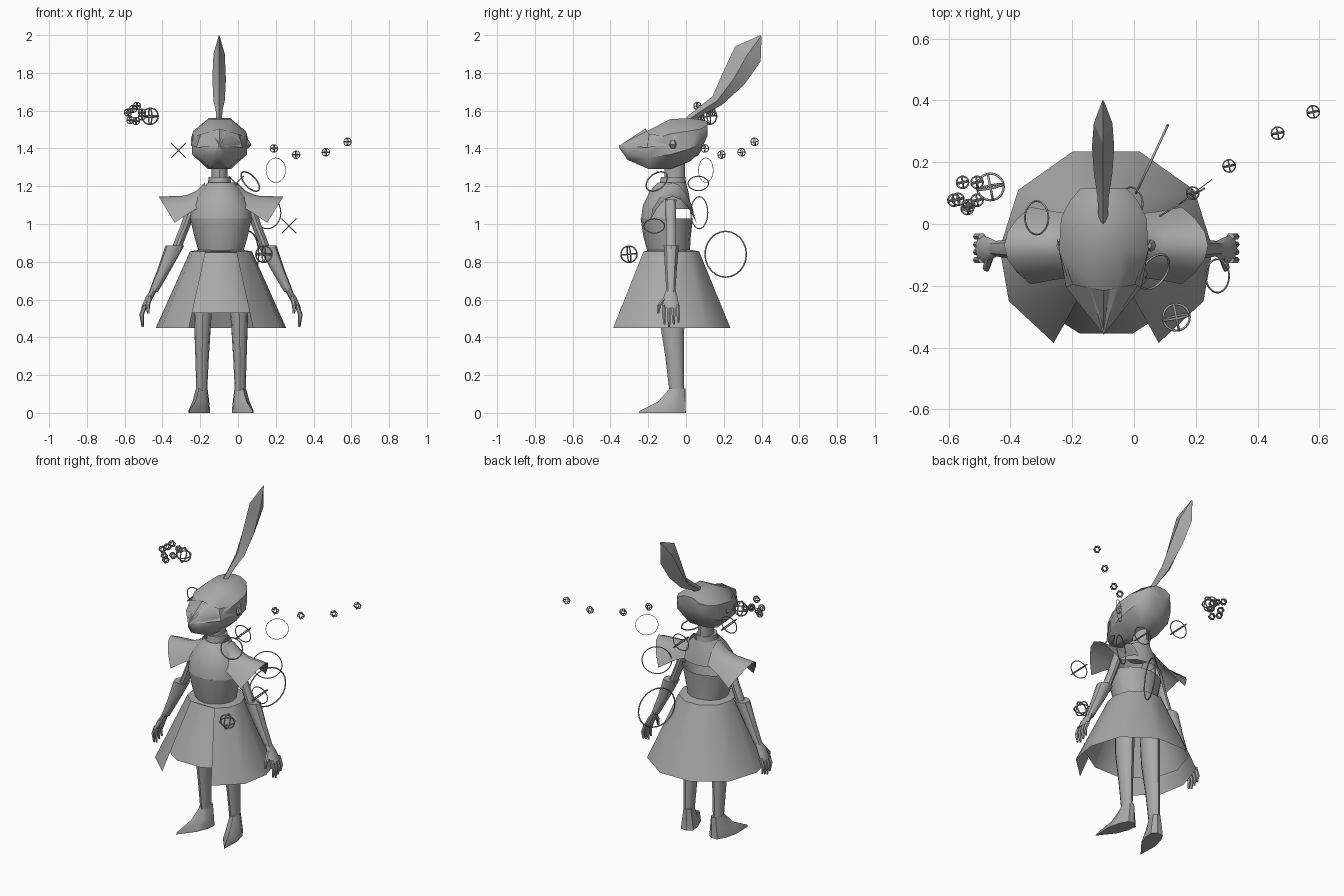
import bpy, bmesh, math
from mathutils import Vector

cube = bpy.data.objects.get("Cube")
if cube:
    bpy.data.objects.remove(cube, do_unlink=True)

grey = bpy.data.materials.new("plain grey")
grey.use_nodes = True
grey.diffuse_color = (0.4, 0.4, 0.4, 1)
grey.node_tree.nodes["Principled BSDF"].inputs["Base Color"].default_value = (0.4, 0.4, 0.4, 1)
CX = -0.09  # centre line of the figure


def finish(obj, angle):
    obj.data.materials.append(grey)
    bpy.ops.object.select_all(action='DESELECT')
    obj.select_set(True)
    bpy.context.view_layer.objects.active = obj
    bpy.ops.object.shade_smooth_by_angle(angle=math.radians(angle))
    return obj


def loft(name, rings, side=1, closed=True, caps=True, angle=35):
    """Skin a list of equal point rows; x is measured from the centre line."""
    bm = bmesh.new()
    rows = [[bm.verts.new((CX + side * p[0], p[1], p[2])) for p in r] for r in rings]
    n = len(rows[0])
    for a, b in zip(rows, rows[1:]):
        for i in range(n if closed else n - 1):
            j = (i + 1) % n
            bm.faces.new((a[i], a[j], b[j], b[i]))
    if closed and caps:
        bm.faces.new(rows[0])
        bm.faces.new(rows[-1])
    bmesh.ops.remove_doubles(bm, verts=bm.verts, dist=0.0002)
    bmesh.ops.recalc_face_normals(bm, faces=bm.faces)
    me = bpy.data.meshes.new(name)
    bm.to_mesh(me)
    bm.free()
    obj = bpy.data.objects.new(name, me)
    bpy.context.collection.objects.link(obj)
    return finish(obj, angle)


def oval(x, y, z, rx, ry, n=10, start=0, sweep=360):
    step = n if sweep == 360 else n - 1
    angs = [math.radians(start + sweep * i / step) for i in range(n)]
    return [(x + rx * math.cos(a), y + ry * math.sin(a), z) for a in angs]


def tube(name, stations, side=1, n=10, caps=True):
    return loft(name, [oval(*s, n=n) for s in stations], side, caps=caps)


def mirrored(half):
    return half + [(-x, y, z) for x, y, z in reversed(half)]


# Skirt: open-fronted outer panels with a flat belt, closed underskirt
def shrink(row, s, z):
    return [(x * s, -0.08 + (y + 0.08) * s, z) for x, y, _ in row]


hem = mirrored([(0.17, -0.385, .45), (0.315, -0.25, .45), (0.345, -0.08, .45),
                (0.285, 0.11, .45), (0.108, 0.235, .45)])
loft("skirt", [hem, shrink(hem, 0.475, 0.855)], closed=False, angle=50)
loft("belt", [shrink(hem, 0.475, 0.855), shrink(hem, 0.3, 0.865)], caps=False)
under = mirrored([(0.085, -0.355, .53), (0.25, -0.25, .53), (0.3, -0.08, .53),
                  (0.25, 0.08, .53), (0.09, 0.19, .53)])
loft("underskirt", [under, shrink(under, 0.5, 0.85)], caps=False, angle=50)

# Bodice: full waist, front chest and separate back yoke
tube("bodice_waist", [(0, -.09, .84, .115, .11), (0, -.1, .93, .14, .125),
                      (0, -.102, 1.028, .163, .138)], n=16, caps=False)
chest = [(-.102, 1.028, .163, .138), (-.1, 1.1, .155, .13),
         (-.09, 1.17, .115, .105), (-.075, 1.22, .07, .075)]
loft("bodice_front", [oval(0, y, z, rx, ry, 10, 180, 180) for y, z, rx, ry in chest], closed=False)
yoke = [(-.1, 1.08, .158, .13), (-.09, 1.17, .115, .105), (-.075, 1.22, .07, .075)]
loft("back_yoke", [oval(0, y, z, rx, ry, 10, 0, 180) for y, z, rx, ry in yoke], closed=False)
tube("collar", [(-.008, -.07, 1.16, .065, .075), (-.008, -.068, 1.25, .058, .065)], n=12)
tube("neck", [(-.008, -.06, 1.2, .042, .055), (-.008, -.06, 1.33, .042, .055)], n=12)

for s, tag in ((1, "left"), (-1, "right")):
    # Flared shoulder cape, arched over the arm
    cols = [(.085, 1.22, .08, 1.1, .1), (.13, 1.175, .12, 1.085, .105),
            (.19, 1.15, .165, 1.06, .11), (.33, 1.145, .245, 1.007, .125)]
    rows = []
    for xm, zm, xe, ze, w in cols:
        rows.append([(xm + (xe - xm) * a * a, -.07 + w * a, zm + (ze - zm) * a * a)
                     for a in (-1, -.7, -.35, 0, .35, .7, 1)])
    loft(tag + "_shoulder_cape", rows, s, closed=False, angle=45)

    # Arm, cuff and hand
    tube(tag + "_upper_arm", [(.14, -.08, 1.13, .03, .03), (.185, -.08, 1.0, .026, .028),
                              (.24, -.08, .86, .026, .028)], s)
    tube(tag + "_cuff", [(.245, -.078, .885, .05, .042), (.3, -.08, .76, .036, .033),
                         (.358, -.08, .64, .024, .025)], s)
    tube(tag + "_palm", [(.35, -.08, .66, .017, .022), (.38, -.082, .61, .02, .038),
                         (.405, -.08, .555, .018, .045)], s, 8)
    for i in range(4):
        y = -.116 + i * .025
        end = .455 + .012 * abs(i - 1)
        tube(f"{tag}_finger_{i + 1}", [(.402, y, .57, .013, .012), (.42, y, .52, .012, .011),
                                       (.415, y + .002, end, .006, .006)], s, 6)
    tube(tag + "_thumb", [(.375, -.1, .62, .014, .014), (.388, -.142, .57, .012, .012),
                          (.385, -.148, .525, .006, .006)], s, 6)

    # Leg and pointed, splayed foot
    tube(tag + "_leg", [(.09, -.075, .8, .058, .07), (.097, -.075, .5, .046, .066),
                        (.1, -.06, .3, .036, .05), (.102, -.048, .1, .028, .038)], s, 12)
    sole = [(0, .048), (.036, .035), (.048, -.02), (.042, -.1), (0, -.215)]
    sole += [(-x, y) for x, y in reversed(sole[1:-1])]
    turn = math.radians(18)
    foot = []
    for z, su, front in ((0, 1, 1), (.012, 1, .97), (.06, .85, .5), (.13, .6, .2)):
        ring = []
        for u, v in sole:
            u, v = u * su, v * (front if v < 0 else (.95 if z else 1))
            ring.append((.102 + u * math.cos(turn) - v * math.sin(turn),
                         -.045 + u * math.sin(turn) + v * math.cos(turn), z))
        foot.append(ring)
    loft(tag + "_foot", foot, s)

    # Ear stud
    tube(tag + "_ear", [(.14, -.07, 1.4, .006, .01), (.145, -.07, 1.42, .016, .02),
                        (.14, -.07, 1.445, .006, .01)], s, 8)

# Head: faceted sections running from beak tip to the raised back of the skull
sections = [(-.355, .004, 1.405, 1.415), (-.31, .035, 1.34, 1.44), (-.2, .11, 1.292, 1.495),
            (-.085, .145, 1.29, 1.555), (.02, .138, 1.33, 1.56), (.075, .11, 1.38, 1.553),
            (.115, .075, 1.47, 1.545)]
head = []
for y, hw, lo, hi in sections:
    angs = [math.radians(22.5 + 45 * i) for i in range(8)]
    k = math.cos(math.radians(22.5))
    head.append([(-.008 + hw * math.cos(a) / k, y,
                  (lo + hi) / 2 + (hi - lo) / 2 * math.sin(a) / k) for a in angs])
loft("head", head, angle=40)
low = [(.152, -.05, 1.42), (.122, -.205, 1.405), (0, -.358, 1.412)]
high = [(.149, -.05, 1.465), (.1, -.195, 1.475), (0, -.215, 1.505)]
full = [[(x - .008, y, z) for x, y, z in r + [(-p[0], p[1], p[2]) for p in r[1::-1]]]
        for r in (low, high)]
loft("mask_brim", full, closed=False, angle=20)

# Head plume: diamond cross-sections, (upper y, z, lower y, z, half width)
plume = [(.0, 1.565, .03, 1.54, .015), (.07, 1.62, .1, 1.585, .018), (.14, 1.675, .19, 1.63, .03),
         (.19, 1.79, .31, 1.74, .036), (.26, 1.94, .395, 1.86, .03), (.395, 2.0, .4, 1.99, .003)]
loft("plume", [[(-.01, ya, za), (-.01 + w, (ya + yb) / 2, (za + zb) / 2), (-.01, yb, zb),
                (-.01 - w, (ya + yb) / 2, (za + zb) / 2)] for ya, za, yb, zb, w in plume], angle=15)


# Floating hoops and wire balls
def hoop(name, centre, r, normal, t=.004):
    rot = Vector(normal).to_track_quat('Z', 'Y').to_euler()
    bpy.ops.mesh.primitive_torus_add(location=centre, rotation=rot, major_radius=r, minor_radius=t,
                                     major_segments=24, minor_segments=5)
    obj = bpy.context.object
    obj.name = name
    finish(obj, 80)


def wire_ball(name, centre, r, t):
    for axis in ((1, .2, 0), (-.2, 1, .1), (0, -.1, 1)):
        hoop(name, centre, r, axis, t)


hoop("large_hoop", (.058, .21, .84), .121, (.9, -.42, 0))
hoop("chest_hoop", (.065, -.155, 1.225), .064, (.55, -.4, .5))
hoop("back_hoop", (.155, .07, 1.06), .085, (.5, -.8, 0), .003)
hoop("thin_hoop", (.2, .105, 1.285), .065, (.6, -.8, 0), .0015)
for c in ((-.315, .02, 1.39), (.27, -.168, .99), (-.01, .065, 1.215)):
    for d in (1, -1):
        hoop("crossed_hoop", c, .054, (d, 0, 1), .003)
for c in ((-.465, .12, 1.57), (.137, -.302, .84)):
    wire_ball("large_wire_ball", c, .043, .004)
for c in ((.19, .1, 1.4), (.308, .188, 1.367), (.465, .294, 1.38), (.58, .363, 1.435)):
    wire_ball("small_wire_ball", c, .02, .0025)
for c in ((-.555, .135, 1.61), (-.583, .077, 1.59), (-.54, .05, 1.545), (-.508, .135, 1.59),
          (-.508, .077, 1.57), (-.57, .08, 1.55), (-.535, .06, 1.625)):
    wire_ball("cluster_wire_ball", c, .019, .003)
